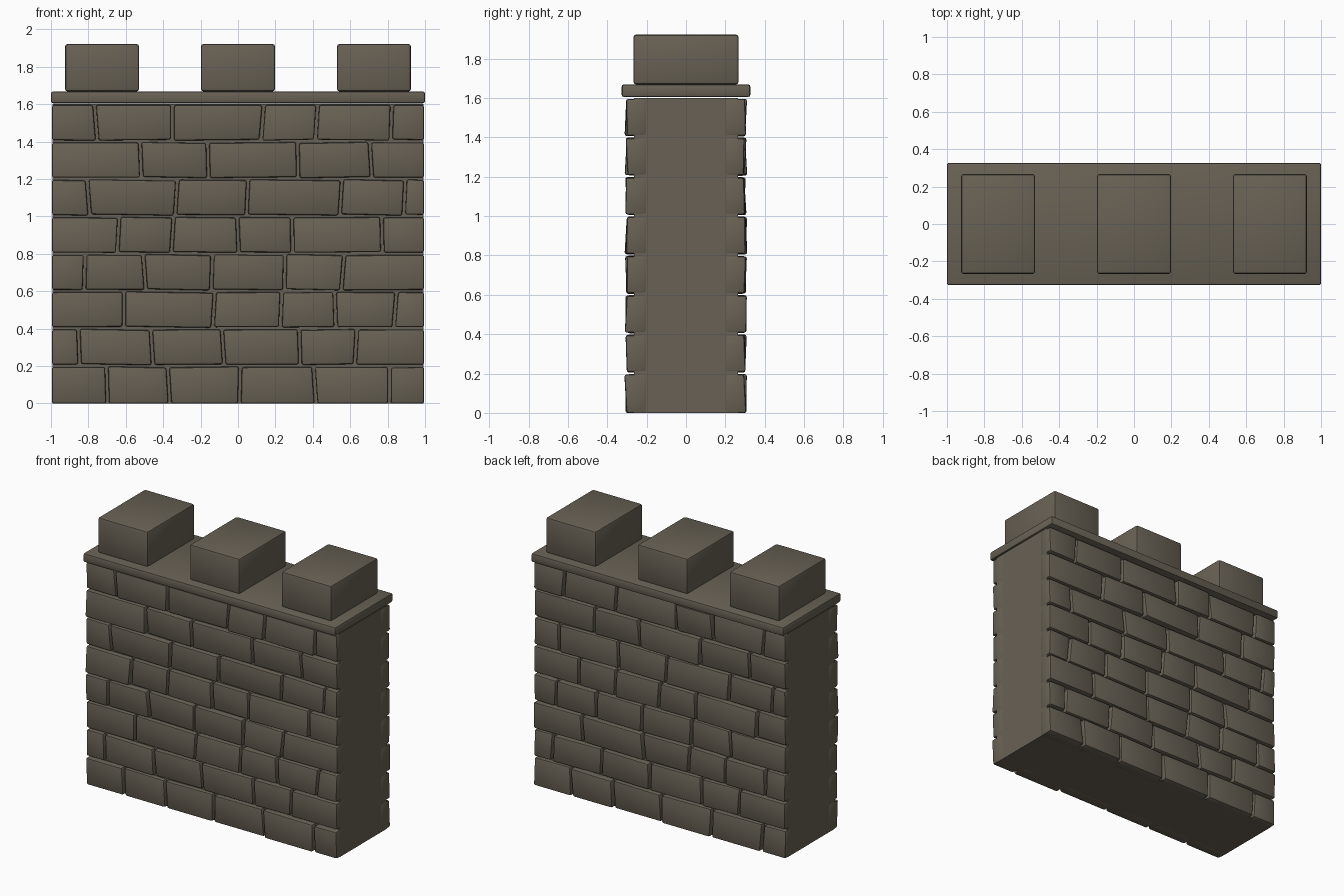
import bpy, bmesh, random
from mathutils import Vector

random.seed(7)
cube = bpy.data.objects.get("Cube")
if cube:
    bpy.data.objects.remove(cube, do_unlink=True)

stone = bpy.data.materials.new("brown_grey_stone")
STONE = (0.138, 0.119, 0.089, 1)
stone.diffuse_color = STONE
stone.use_nodes = True
bsdf = stone.node_tree.nodes["Principled BSDF"]
bsdf.inputs["Base Color"].default_value = STONE
bsdf.inputs["Roughness"].default_value = 0.9


def add_box(bm, lo, hi, bevel=0.0, adjust=None):
    """Add a bevelled box; adjust may move its corners before bevelling."""
    verts = bmesh.ops.create_cube(bm, size=1)["verts"]
    for v in verts:
        side = v.co.copy()
        v.co = Vector([(a + b) / 2 + s * (b - a) for a, b, s in zip(lo, hi, side)])
        if adjust:
            adjust(v, side)
    if bevel:
        edges = list({e for v in verts for e in v.link_edges})
        bmesh.ops.bevel(bm, geom=edges, offset=bevel, segments=2,
                        profile=0.5, affect='EDGES')


def finish(bm, name):
    mesh = bpy.data.meshes.new(name)
    bm.to_mesh(mesh)
    bm.free()
    mesh.materials.append(stone)
    ob = bpy.data.objects.new(name, mesh)
    bpy.context.collection.objects.link(ob)
    bpy.ops.object.select_all(action='DESELECT')
    ob.select_set(True)
    bpy.context.view_layer.objects.active = ob
    bpy.ops.object.shade_smooth_by_angle(angle=0.6)
    return ob


def box_part(name, lo, hi, bevel=0.0):
    bm = bmesh.new()
    add_box(bm, lo, hi, bevel)
    return finish(bm, name)


# Wall core, seen in the mortar joints and on both ends
END = 0.995
box_part("wall_core", (-END + 0.003, -0.265, 0), (END - 0.003, 0.265, 1.6))

# Joint positions of each brick course, bottom to top
COURSES = [
    (-0.70, -0.37, 0.01, 0.41, 0.81),
    (-0.85, -0.46, -0.08, 0.33, 0.63),
    (-0.61, -0.13, 0.23, 0.52, 0.84),
    (-0.82, -0.50, -0.14, 0.25, 0.56),
    (-0.64, -0.35, 0.0, 0.29, 0.77),
    (-0.80, -0.33, 0.05, 0.55, 0.89),
    (-0.52, -0.16, 0.32, 0.71),
    (-0.76, -0.35, 0.13, 0.42, 0.82),
]
PITCH, GAP = 0.2, 0.016


def brick_face(name, facing):
    """Courses of slightly crooked bricks; facing -1 is front, 1 is back."""
    bm = bmesh.new()
    for row, joints in enumerate(COURSES):
        z0 = row * PITCH + (0.008 if row else 0)
        z1 = (row + 1) * PITCH - 0.005
        cuts = [(-END - GAP / 2, 0)]
        cuts += [(j, random.uniform(-0.016, 0.016)) for j in joints]
        cuts += [(END + GAP / 2, 0)]
        for (a, lean_a), (b, lean_b) in zip(cuts, cuts[1:]):
            depth = random.uniform(0.295, 0.308)
            tilt = random.uniform(-0.012, 0.012)
            sag = random.uniform(-0.008, 0.008)

            def crook(v, side):
                v.co.x += (lean_a if side.x < 0 else lean_b) * side.z
                if side.y < 0:
                    v.co.y += tilt * side.z
                if abs(v.co.x) < END - 0.01 and 0.01 < v.co.z < 1.59:
                    v.co.z += sag * side.x

            add_box(bm, (a + GAP / 2, -depth, z0), (b - GAP / 2, -0.2, z1),
                    0.011, crook)
    if facing > 0:
        for v in bm.verts:
            v.co.x, v.co.y = -v.co.x, -v.co.y
    finish(bm, name)


brick_face("front_bricks", -1)
brick_face("back_bricks", 1)

# Coping slab
box_part("coping_slab", (-1, -0.327, 1.605), (1, 0.327, 1.668), 0.011)

# Battlement blocks
for name, x in (("right", -0.727), ("middle", 0), ("left", 0.727)):
    box_part(name + "_battlement", (x - 0.198, -0.267, 1.668),
             (x + 0.198, 0.267, 1.922), 0.014)
